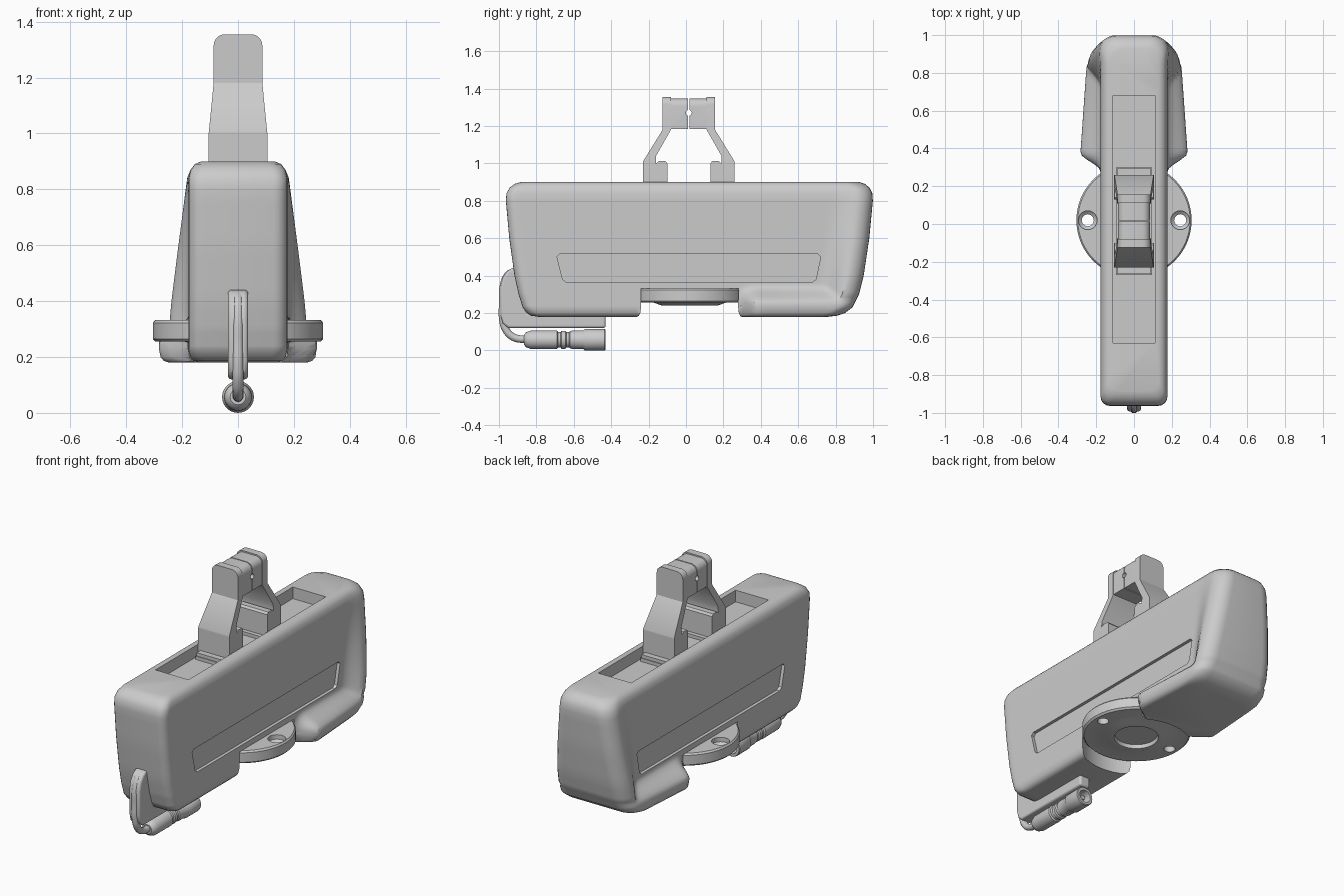
import bpy, bmesh, math
from mathutils import Vector

if "Cube" in bpy.data.objects:
    bpy.data.objects.remove(bpy.data.objects["Cube"])


def step(v, a, b):
    t = max(0.0, min(1.0, (v - a) / (b - a)))
    return t * t * (3 - 2 * t)


def finish(name, bm, angle=35):
    bmesh.ops.recalc_face_normals(bm, faces=bm.faces)
    me = bpy.data.meshes.new(name)
    bm.to_mesh(me)
    bm.free()
    ob = bpy.data.objects.new(name, me)
    bpy.context.collection.objects.link(ob)
    smooth(ob, angle)
    return ob


def smooth(ob, angle=35):
    bpy.ops.object.select_all(action='DESELECT')
    ob.select_set(True)
    bpy.context.view_layer.objects.active = ob
    bpy.ops.object.shade_smooth_by_angle(angle=math.radians(angle))


def prism(pts, x0, x1):
    """Extrude a (y, z) outline along x."""
    bm = bmesh.new()
    a = [bm.verts.new((x0, y, z)) for y, z in pts]
    b = [bm.verts.new((x1, y, z)) for y, z in pts]
    n = len(pts)
    bm.faces.new(a)
    bm.faces.new(b[::-1])
    for i in range(n):
        bm.faces.new((a[i], a[(i + 1) % n], b[(i + 1) % n], b[i]))
    bmesh.ops.recalc_face_normals(bm, faces=bm.faces)
    return bm


def box(y0, y1, z0, z1, hx):
    return prism([(y0, z0), (y1, z0), (y1, z1), (y0, z1)], -hx, hx)


def lathe(name, prof, place, n=32):
    """Closed (radius, height) profile spun around an axis; place maps to the model."""
    bm = bmesh.new()
    rings = [[bm.verts.new(place(r * math.cos(2 * math.pi * k / n), r * math.sin(2 * math.pi * k / n), h))
              for k in range(n)] for r, h in prof]
    for p, q in zip(rings, rings[1:]):
        for k in range(n):
            bm.faces.new((p[k], p[(k + 1) % n], q[(k + 1) % n], q[k]))
    bm.faces.new(rings[0])
    bm.faces.new(rings[-1][::-1])
    return finish(name, bm)


def cut(ob, cutter):
    cutter.hide_render = True
    m = ob.modifiers.new("cut", 'BOOLEAN')
    m.operation, m.solver, m.object = 'DIFFERENCE', 'EXACT', cutter
    bpy.context.view_layer.objects.active = ob
    # cuts go before any shading modifier
    bpy.ops.object.modifier_move_to_index(modifier=m.name, index=0)
    bpy.ops.object.modifier_apply(modifier=m.name)
    bpy.data.objects.remove(cutter)


# --- main body: horizontal sections stacked in z (z, front y, back y, side inset)
SECT = [(.18, -.79, .76, .035), (.186, -.83, .81, .018), (.20, -.852, .85, .006), (.23, -.873, .89, 0),
        (.30, -.895, .925, 0), (.40, -.917, .95, 0), (.60, -.945, .98, 0), (.80, -.963, .999, 0),
        (.84, -.96, .996, 0), (.87, -.943, .982, .008), (.89, -.917, .957, .022), (.90, -.885, .927, .045)]


def section(z):
    for p, q in zip(SECT, SECT[1:]):
        if z <= q[0] + 1e-6:
            t = (z - p[0]) / (q[0] - p[0])
            return [p[i] + t * (q[i] - p[i]) for i in (1, 2, 3)]


def flare(y, z):
    foot = (.105 - .07 * (y - .4)) * step(y, .28, .38) * (1 - step(z, .25, .35))
    s = .72 + .06 * (z - .3) / .5
    back = max(0, .13 * (.88 - z)) * step(y, s, s + .14)
    return max(foot, back)


levels = sorted({s[0] for s in SECT} | {round(.24 + .015 * i, 3) for i in range(9)} | {.45, .5, .55, .65, .7, .75})
bm = bmesh.new()
rings = []
for z in levels:
    yf, yb, ins = section(z)
    rf, rb = .05, .09
    half = []
    wf = .177 - ins
    for k in range(6):
        a = math.pi / 2 * k / 5
        half.append((wf - rf + rf * math.sin(a), yf + rf - rf * math.cos(a)))
    y0, y1 = yf + rf, yb - rb
    for k in range(1, 71):
        y = y0 + (y1 - y0) * k / 70
        half.append((.177 - ins + flare(y, z), y))
    wb = half[-1][0]
    for k in range(1, 8):
        a = math.pi / 2 * k / 7
        half.append((wb - rb + rb * math.cos(a), y1 + rb * math.sin(a)))
    loop = half + [(-x, y) for x, y in reversed(half)]
    rings.append([bm.verts.new((x, y, z)) for x, y in loop])
n = len(rings[0])
for p, q in zip(rings, rings[1:]):
    for k in range(n):
        bm.faces.new((p[k], p[(k + 1) % n], q[(k + 1) % n], q[k]))
bm.faces.new(rings[0][::-1])
bm.faces.new(rings[-1])
body = finish("body", bm)

# round notch underneath, top slot, side grooves
CY = .02
cut(body, lathe("notch_cutter", [(.315, .0), (.315, .33)], lambda a, b, h: (a, CY + b, h), 64))
cut(body, finish("slot_cutter", box(-.63, .68, .83, 1.0, .11)))
groove = [(-.69, .5), (-.675, .515), (.705, .515), (.72, .5), (.695, .38), (.675, .365), (-.64, .365), (-.66, .38)]
for s in (1, -1):
    cut(body, finish("groove_cutter", prism(groove, s * .158, s * .3)))
smooth(body)

# --- slide plate in the top slot
finish("slide_plate", box(-.27, .30, .82, .85, .095))

# --- mounting disc with two countersunk holes
up = lambda a, b, h: (a, CY + b, h)
disc = lathe("mounting_disc", [(.12, .262), (.125, .24), (.15, .24), (.19, .255), (.295, .255), (.305, .265),
                               (.305, .322), (.297, .332)], up, 64)
for s in (1, -1):
    cut(disc, lathe("hole_cutter", [(.032, .2), (.032, .29), (.05, .305), (.05, .4)],
                    lambda a, b, h: (a + s * .245, CY + b, h), 20))
smooth(disc)


# --- clamp: two bent arms meeting in a split head
def clamp_part(name, bm):
    for zc in (1.0, 1.18):
        bmesh.ops.bisect_plane(bm, geom=bm.verts[:] + bm.edges[:] + bm.faces[:],
                               plane_co=(0, 0, zc), plane_no=(0, 0, 1))
    for v in bm.verts:
        v.co.x *= 1 - .17 * max(0, min(1, (v.co.z - 1.0) / .18))
    top = max(v.co.z for v in bm.verts)
    edges = [e for e in bm.edges if all(v.co.z > top - 1e-4 for v in e.verts)
             and abs(e.verts[0].co.x - e.verts[1].co.x) < 1e-4]
    bmesh.ops.bevel(bm, geom=edges, offset=.04, segments=5, profile=.5, affect='EDGES')
    return finish(name, bm)


ARM = [(-.245, .83), (-.245, 1.01), (-.14, 1.18), (-.14, 1.355), (-.095, 1.355), (-.095, 1.18),
       (-.175, 1.04), (-.175, 1.0), (-.16, 1.012), (-.125, 1.012), (-.115, 1.0), (-.115, .83)]
for s, side in ((1, "front"), (-1, "back")):
    m = lambda y: .015 + s * y
    clamp_part(side + "_arm", prism([(m(y), z) for y, z in ARM], -.105, .105))
    jaw = clamp_part(side + "_jaw", box(*sorted((m(-.1), m(-.003))), 1.185, 1.347, .102))
    cut(jaw, lathe("pin_hole_cutter", [(.016, -.2), (.016, .2)], lambda a, b, h: (h, .015 + a, 1.27 + b), 12))
    # foot of each arm resting on the slide
    finish(side + "_arm_foot", box(*sorted((m(-.28), m(-.09))), .84, .87, .09))

# --- cable guard fin at the lower front
fin = [(-.88, .44), (-.93, .44), (-.955, .425), (-.98, .39), (-.992, .34), (-.992, .19), (-.98, .145),
       (-.95, .12), (-.43, .12), (-.43, .2), (-.85, .2)]
guard = finish("cable_guard", prism(fin, -.036, .036))
bev = guard.modifiers.new("bevel", 'BEVEL')
bev.width, bev.segments, bev.limit_method = .012, 3, 'ANGLE'
bev.angle_limit = math.radians(50)

# --- cable running down the fin into the plug
curve = bpy.data.curves.new("cable", 'CURVE')
curve.dimensions, curve.bevel_depth, curve.bevel_resolution, curve.use_fill_caps = '3D', .02, 4, True
path = [(-.91, .425), (-.95, .405), (-.975, .35), (-.98, .25), (-.98, .17), (-.965, .115), (-.925, .072), (-.84, .057)]
sp = curve.splines.new('BEZIER')
sp.bezier_points.add(len(path) - 1)
for p, (y, z) in zip(sp.bezier_points, path):
    p.co = (0, y, z)
    p.handle_left_type = p.handle_right_type = 'AUTO'
sp.resolution_u = 6
bpy.context.collection.objects.link(bpy.data.objects.new("cable", curve))

# --- plug with grip rings and an open socket end
plug = [(.028, -.865), (.04, -.855), (.049, -.83), (.05, -.69), (.042, -.685), (.042, -.67), (.048, -.665),
        (.048, -.645), (.041, -.64), (.041, -.625), (.047, -.62), (.05, -.6), (.05, -.55), (.057, -.54),
        (.057, -.435), (.053, -.43), (.038, -.43), (.038, -.50)]
lathe("plug", plug, lambda a, b, h: (a, h, .057 + b), 28)
finish("plug_pin", box(-.51, -.45, .045, .069, .012))
